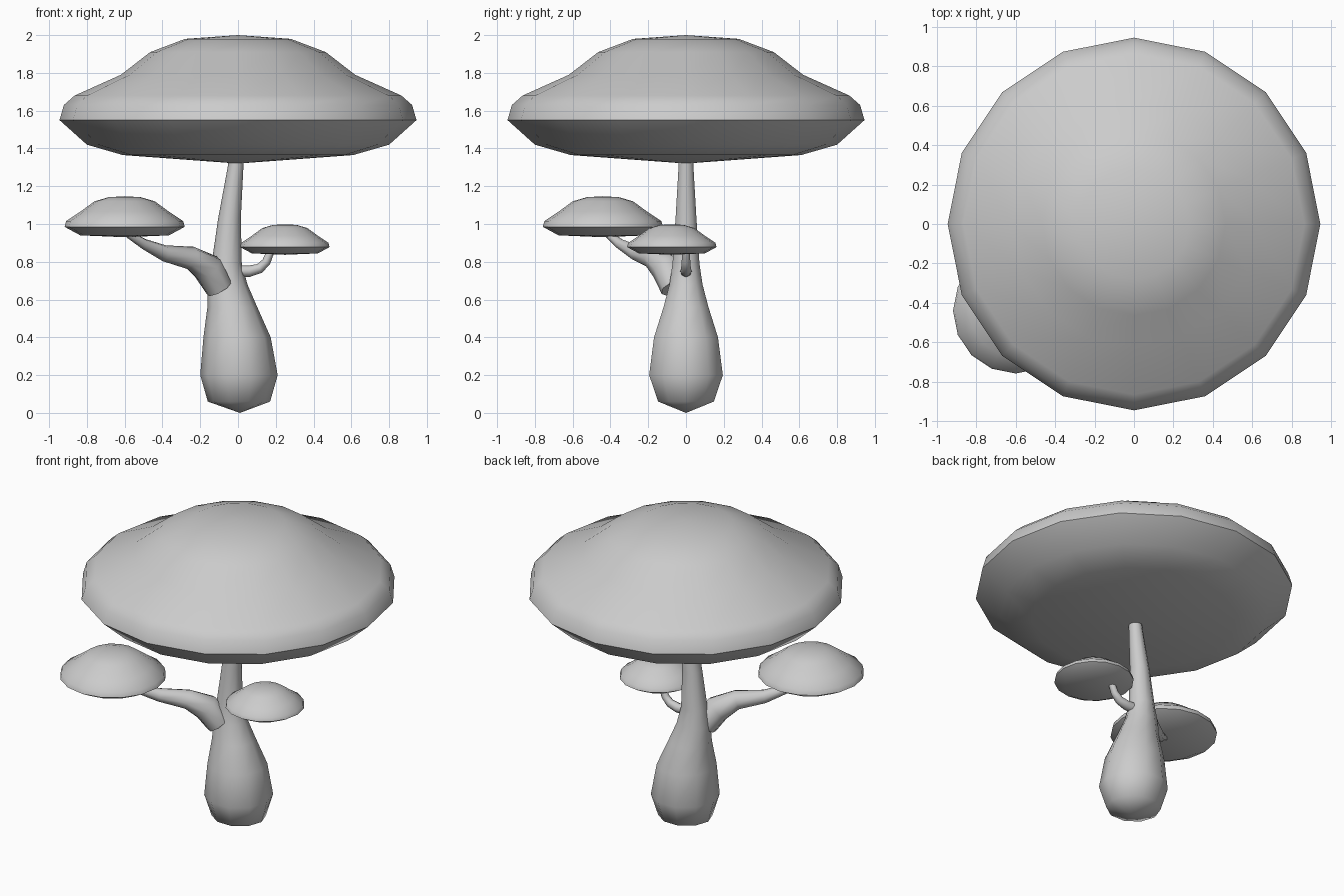
import bpy, bmesh, math
from mathutils import Vector

if "Cube" in bpy.data.objects:
    bpy.data.objects.remove(bpy.data.objects["Cube"])


def loft(name, rings, smooth_angle):
    """Skin a list of rings; a ring with one point closes to a tip."""
    bm = bmesh.new()
    loops = [[bm.verts.new(p) for p in r] for r in rings]
    for a, b in zip(loops, loops[1:]):
        n = max(len(a), len(b))
        for i in range(n):
            j = (i + 1) % n
            if len(a) == 1:
                bm.faces.new((a[0], b[j], b[i]))
            elif len(b) == 1:
                bm.faces.new((a[i], a[j], b[0]))
            else:
                bm.faces.new((a[i], a[j], b[j], b[i]))
    for end in (loops[0], loops[-1]):
        if len(end) > 2:
            bm.faces.new(end)
    bmesh.ops.recalc_face_normals(bm, faces=bm.faces)
    me = bpy.data.meshes.new(name)
    bm.to_mesh(me)
    bm.free()
    ob = bpy.data.objects.new(name, me)
    bpy.context.collection.objects.link(ob)
    bpy.ops.object.select_all(action='DESELECT')
    ob.select_set(True)
    bpy.context.view_layer.objects.active = ob
    bpy.ops.object.shade_smooth_by_angle(angle=math.radians(smooth_angle))
    return ob


def ring(cx, cy, z, rx, ry, n):
    if rx == 0:
        return [(cx, cy, z)]
    return [(cx + rx * math.cos(2 * math.pi * i / n),
             cy + ry * math.sin(2 * math.pi * i / n), z) for i in range(n)]


def cap(name, cx, cy, z0, profile, scale=1.0, smooth_angle=50):
    return loft(name, [ring(cx, cy, z0 + z * scale, r * scale, r * scale, 16)
                       for r, z in profile], smooth_angle)


def branch(name, path, n=8):
    """Tapered tube through (x, y, z, radius) points."""
    pts = [Vector(p[:3]) for p in path]
    rings = []
    for i, p in enumerate(pts):
        t = pts[min(i + 1, len(pts) - 1)] - pts[max(i - 1, 0)]
        t.normalize()
        u = t.cross(Vector((0, 0, 1))).normalized()
        v = u.cross(t)
        r = path[i][3]
        rings.append([p + r * (math.cos(2 * math.pi * k / n) * u +
                               math.sin(2 * math.pi * k / n) * v)
                      for k in range(n)])
    return loft(name, rings, 60)


# Large cap
cap("main_cap", 0, 0, 0, [
    (0, 1.32), (0.61, 1.365), (0.80, 1.42), (0.945, 1.55), (0.922, 1.63),
    (0.865, 1.68), (0.62, 1.79), (0.465, 1.91), (0.28, 1.98), (0, 2.0)],
    smooth_angle=60)

# Bulbous, slightly leaning stem: centre x, z, half width x, half width y
stem = [(0.01, 0.0, 0, 0), (0.005, 0.06, 0.165, 0.155), (0.005, 0.2, 0.205, 0.205),
        (-0.005, 0.4, 0.178, 0.178), (-0.03, 0.56, 0.132, 0.125),
        (-0.055, 0.68, 0.105, 0.092), (-0.06, 0.79, 0.08, 0.075),
        (-0.045, 1.03, 0.06, 0.058), (-0.012, 1.31, 0.041, 0.041),
        (-0.01, 1.35, 0.04, 0.04)]
loft("stem", [ring(x, 0, z, rx, ry, 10) for x, z, rx, ry in stem], 60)

# Side caps share one profile
side = [(0, 0), (0.235, 0.01), (0.318, 0.055), (0.31, 0.085),
        (0.235, 0.135), (0.16, 0.19), (0.085, 0.212), (0, 0.217)]
cap("left_cap", -0.60, -0.44, 0.93, side)
cap("right_cap", 0.248, -0.075, 0.837, side, 0.745)

# Branches carrying the side caps
branch("left_branch", [
    (-0.10, -0.06, 0.66, 0.075), (-0.16, -0.10, 0.765, 0.085),
    (-0.25, -0.17, 0.82, 0.062), (-0.39, -0.26, 0.845, 0.043),
    (-0.50, -0.35, 0.895, 0.028), (-0.58, -0.41, 0.945, 0.02)])
branch("right_branch", [
    (-0.02, 0, 0.75, 0.032), (0.06, 0, 0.75, 0.03), (0.115, 0, 0.765, 0.026),
    (0.15, 0, 0.80, 0.023), (0.175, 0, 0.86, 0.02)])
